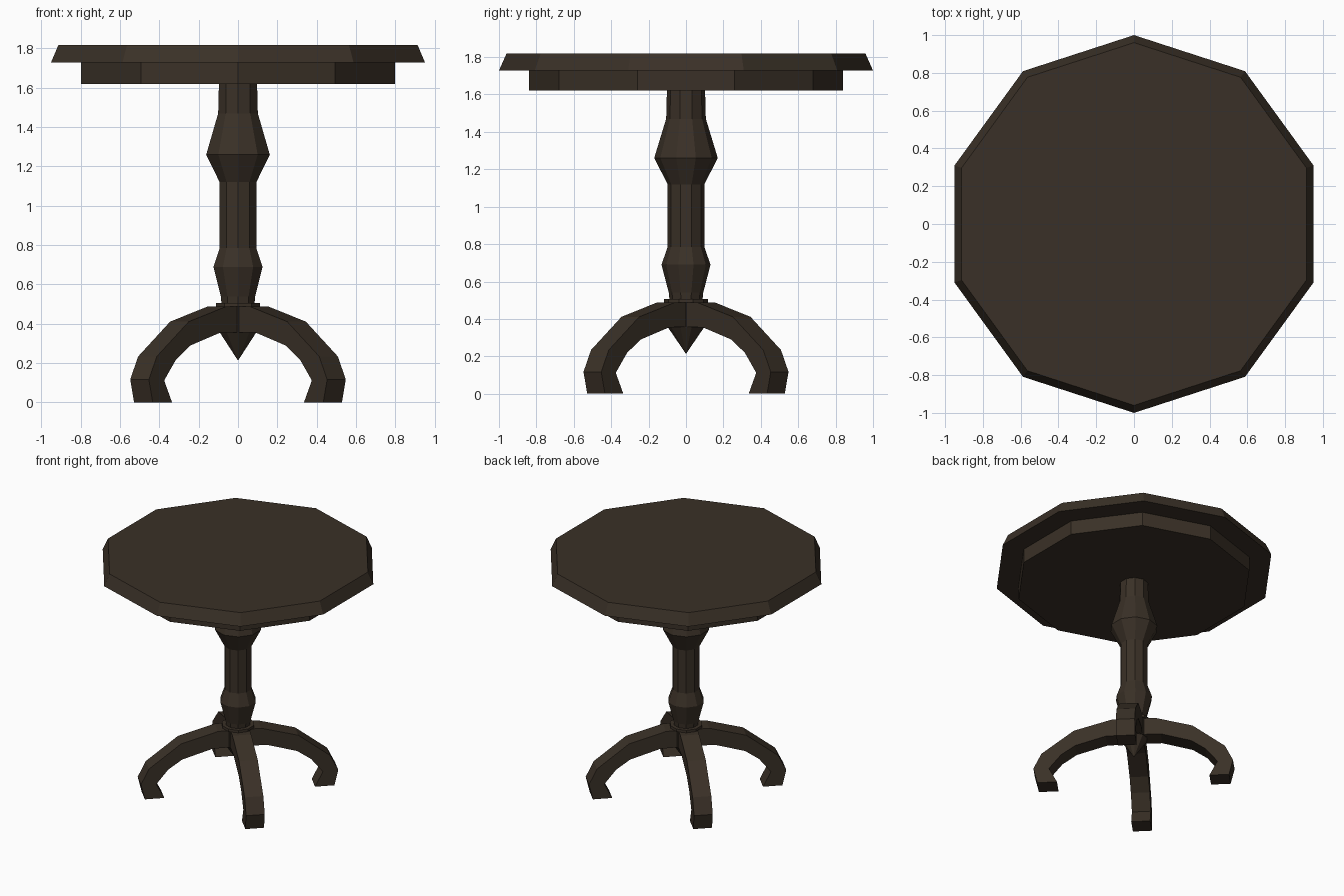
import bpy, bmesh, math

if "Cube" in bpy.data.objects:
    bpy.data.objects.remove(bpy.data.objects["Cube"])

wood = bpy.data.materials.new("dark brown wood")
wood.diffuse_color = (0.042, 0.030, 0.020, 1)
wood.use_nodes = True
wood.node_tree.nodes["Principled BSDF"].inputs["Base Color"].default_value = wood.diffuse_color


def finish(name, bm):
    bmesh.ops.recalc_face_normals(bm, faces=bm.faces)
    me = bpy.data.meshes.new(name)
    bm.to_mesh(me)
    bm.free()
    me.materials.append(wood)
    ob = bpy.data.objects.new(name, me)
    bpy.context.collection.objects.link(ob)
    return ob


def turned(name, profile, sides=10):
    """Faceted lathe from (radius, z) pairs, with a corner on the y axis."""
    bm = bmesh.new()
    rings = []
    for r, z in profile:
        ring = []
        for i in range(sides):
            a = math.pi / 2 + math.tau * i / sides
            ring.append(bm.verts.new((r * math.cos(a), r * math.sin(a), z)))
        rings.append(ring)
    for lo, hi in zip(rings, rings[1:]):
        for i in range(sides):
            j = (i + 1) % sides
            bm.faces.new((lo[i], lo[j], hi[j], hi[i]))
    bm.faces.new(rings[0])
    bm.faces.new(rings[-1])
    bmesh.ops.remove_doubles(bm, verts=bm.verts, dist=1e-5)
    return finish(name, bm)


def leg(name, angle, half_width=0.067):
    """Arched leg: paired outer and inner profile points (distance, z)."""
    outer = [(0.03, 0.487), (0.155, 0.487), (0.421, 0.411),
             (0.651, 0.234), (0.708, 0.117), (0.68, 0)]
    inner = [(0.03, 0.357), (0.195, 0.355), (0.412, 0.289),
             (0.513, 0.218), (0.598, 0.112), (0.541, 0)]
    c, s = math.cos(angle), math.sin(angle)
    bm = bmesh.new()

    def vert(p, w):
        return bm.verts.new((p[0] * c - w * s, p[0] * s + w * c, p[1]))

    h = half_width
    loops = [(vert(o, -h), vert(o, h), vert(i, h), vert(i, -h))
             for o, i in zip(outer, inner)]
    for a, b in zip(loops, loops[1:]):
        for k in range(4):
            m = (k + 1) % 4
            bm.faces.new((a[k], a[m], b[m], b[k]))
    bm.faces.new(loops[0])
    bm.faces.new(loops[-1])
    return finish(name, bm)


# Table top with bevelled rim, and the apron below it
turned("table_top", [(1.0, 1.728), (0.96, 1.818)])
turned("apron", [(0.84, 1.62), (0.84, 1.728)])

# Turned column
turned("column", [(0.088, 0.50), (0.092, 0.54), (0.131, 0.69), (0.098, 0.785),
                  (0.098, 1.12), (0.17, 1.26), (0.106, 1.47), (0.102, 1.62)])

# Collar, hub and pointed finial
turned("collar", [(0.117, 0.487), (0.117, 0.507)])
turned("hub", [(0.103, 0.355), (0.103, 0.487)])
turned("finial", [(0.0, 0.213), (0.098, 0.357)])

# Four legs on the diagonals
for n, label in enumerate(("back_right", "back_left", "front_left", "front_right")):
    leg(label + "_leg", math.pi / 4 + n * math.pi / 2)
